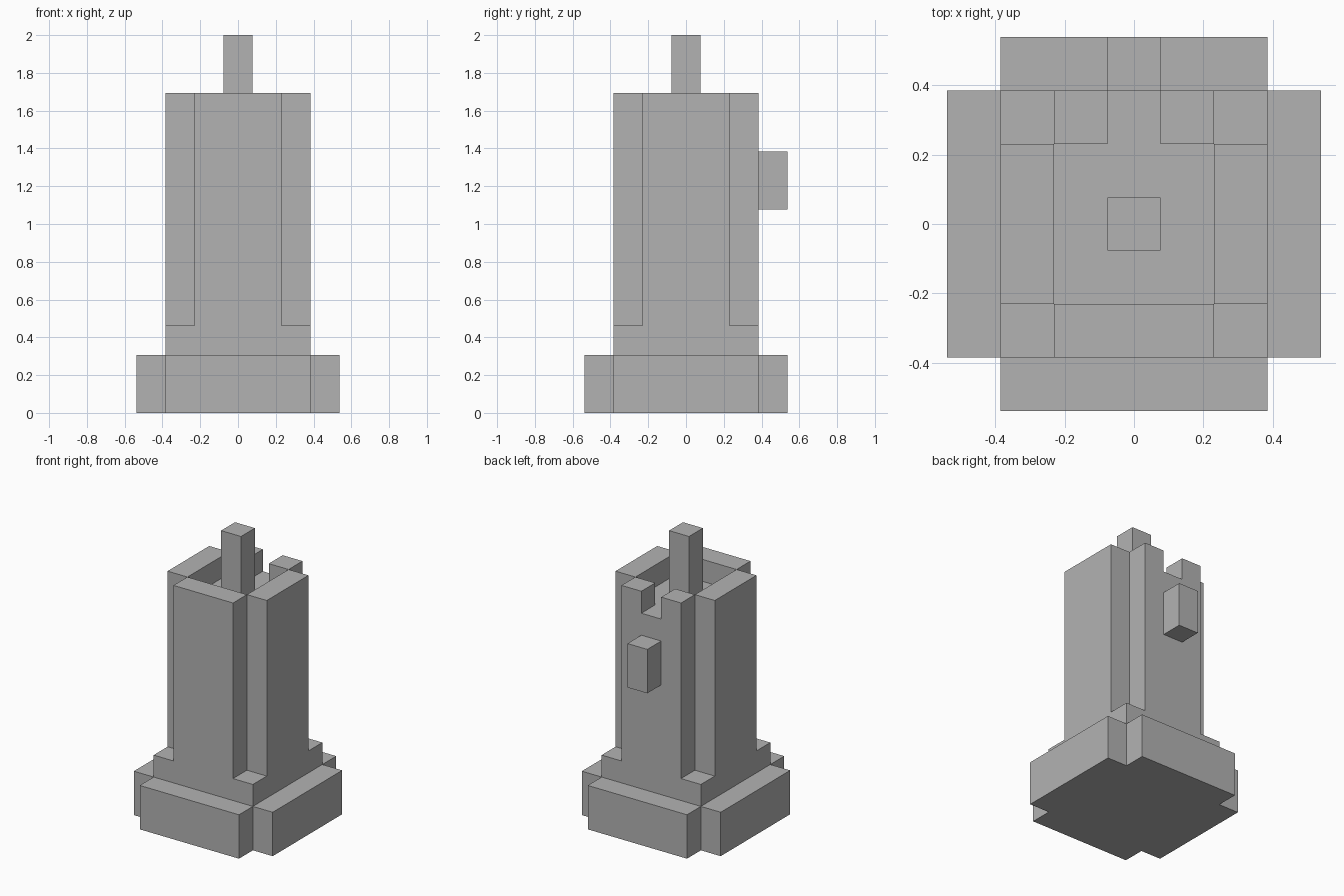
import bpy
import bmesh
from mathutils import Vector

U = 2 / 13  # one block unit

if "Cube" in bpy.data.objects:
    bpy.data.objects.remove(bpy.data.objects["Cube"])

grey = bpy.data.materials.new("plain grey")
grey.use_nodes = True
colour = (0.45, 0.45, 0.45, 1)
grey.diffuse_color = colour
grey.node_tree.nodes["Principled BSDF"].inputs["Base Color"].default_value = colour


def extrude(name, points, direction):
    """Extrude a flat outline, given in block units, along a direction."""
    bm = bmesh.new()
    face = bm.faces.new([bm.verts.new(Vector(p) * U) for p in points])
    result = bmesh.ops.extrude_face_region(bm, geom=[face], use_keep_orig=True)
    moved = [v for v in result["geom"] if isinstance(v, bmesh.types.BMVert)]
    bmesh.ops.translate(bm, verts=moved, vec=Vector(direction) * U)
    bmesh.ops.recalc_face_normals(bm, faces=bm.faces)
    mesh = bpy.data.meshes.new(name)
    bm.to_mesh(mesh)
    bm.free()
    mesh.materials.append(grey)
    obj = bpy.data.objects.new(name, mesh)
    bpy.context.collection.objects.link(obj)
    return obj


def block(name, x, y, z):
    outline = [(x[0], y[0], z[0]), (x[1], y[0], z[0]),
               (x[1], y[1], z[0]), (x[0], y[1], z[0])]
    return extrude(name, outline, (0, 0, z[1] - z[0]))


# Cross-shaped foot with notched corners
a, b = 3.5, 2.5
quarter = [(a, -b), (a, b), (b, b)]
outline = []
for turn in range(4):
    outline += [(x, y, 0) for x, y in quarter]
    quarter = [(-y, x) for x, y in quarter]
extrude("foot", outline, (0, 0, 2))

# Square collar and solid core up to the roof floor
block("collar", (-b, b), (-b, b), (2, 3))
block("core", (-1.5, 1.5), (-1.5, 1.5), (3, 10))

# Walls rising above the roof floor
block("front_wall", (-1.5, 1.5), (-b, -1.5), (3, 11))
for side, s in (("left", 1), ("right", -1)):
    block(side + "_wall", sorted((1.5 * s, b * s)), (-1.5, 1.5), (3, 11))

# Back wall with a notch in its top edge
half = [(1.5, 3), (1.5, 11), (0.5, 11), (0.5, 10)]
profile = half + [(-x, z) for x, z in reversed(half)]
extrude("back_wall", [(x, 1.5, z) for x, z in profile], (0, 1, 0))

# Central post and back knob
block("post", (-0.5, 0.5), (-0.5, 0.5), (10, 13))
block("back_knob", (-0.5, 0.5), (b, a), (7, 9))
